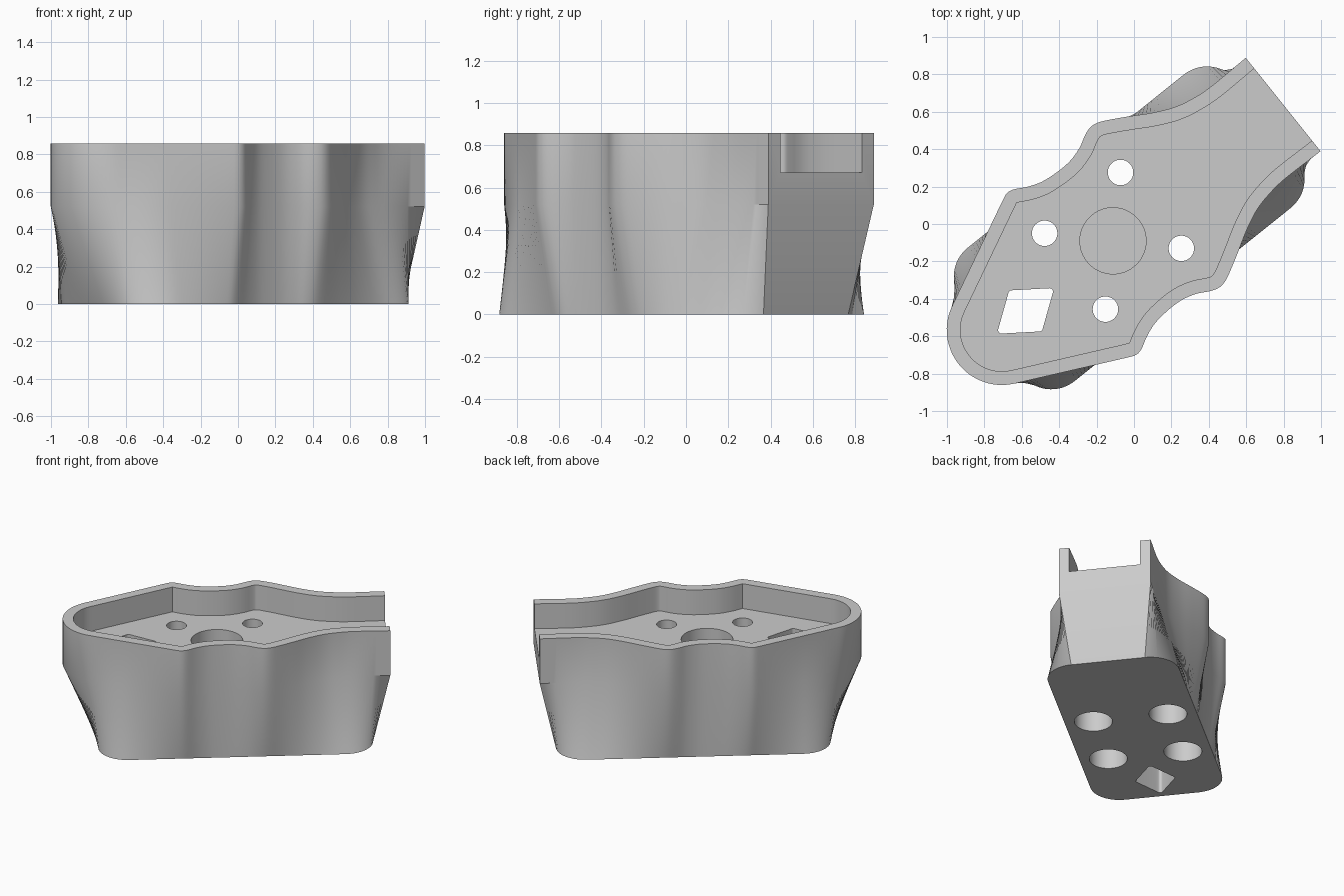
import bpy, bmesh, math
from mathutils import Vector, Matrix, geometry

if "Cube" in bpy.data.objects:
    bpy.data.objects.remove(bpy.data.objects["Cube"])

ANGLE = math.radians(38.7)      # long axis of the body in plan
TOP, SHOULDER, FLOOR, WALL = 0.857, 0.52, 0.67, 0.073
N = 110                         # samples along each half outline


def arc(cx, cy, r, a0, a1, n):
    return [Vector((cx + r * math.cos(math.radians(a0 + (a1 - a0) * i / n)),
                    cy + r * math.sin(math.radians(a0 + (a1 - a0) * i / n)))) for i in range(n + 1)]


def smooth(pts, n=8):
    """Catmull-Rom curve through the points."""
    p = [2 * pts[0] - pts[1]] + pts + [2 * pts[-1] - pts[-2]]
    out = []
    for a, b, c, d in zip(p, p[1:], p[2:], p[3:]):
        for i in range(n):
            t = i / n
            out.append(0.5 * (2 * b + (c - a) * t + (2 * a - 5 * b + 4 * c - d) * t * t
                              + (3 * b - a - 3 * c + d) * t ** 3))
    return out + [pts[-1]]


def resample(pts, n):
    """Evenly spaced points along a path."""
    lens = [0]
    for a, b in zip(pts, pts[1:]):
        lens.append(lens[-1] + (b - a).length)
    out, j = [], 0
    for i in range(n + 1):
        s = lens[-1] * i / n
        while j < len(pts) - 2 and lens[j + 1] < s:
            j += 1
        out.append(pts[j].lerp(pts[j + 1], (s - lens[j]) / max(lens[j + 1] - lens[j], 1e-9)))
    return out


def mirrored(half):
    """Closed outline from a half whose last point lies on the axis."""
    return half + [Vector((p.x, -p.y)) for p in reversed(half[:-1])]


def loft(name, sections):
    """Closed solid through (z, outline) sections with equal point counts."""
    bm = bmesh.new()
    rings = [[bm.verts.new((p.x, p.y, z)) for p in o] for z, o in sections]
    n = len(rings[0])
    for lo, hi in zip(rings, rings[1:]):
        for i in range(n):
            k = (i + 1) % n
            bm.faces.new((lo[i], lo[k], hi[k], hi[i]))
    bm.faces.new(rings[0][::-1])
    bm.faces.new(rings[-1])
    bmesh.ops.recalc_face_normals(bm, faces=bm.faces)
    bm.transform(Matrix.Rotation(ANGLE, 4, 'Z'))
    me = bpy.data.meshes.new(name)
    bm.to_mesh(me)
    bm.free()
    ob = bpy.data.objects.new(name, me)
    bpy.context.collection.objects.link(ob)
    return ob


# Waisted upper outline with a round nose
side = [Vector(p) for p in ((1.022, .32), (.78, .316), (.66, .328), (.56, .352), (.45, .402),
        (.335, .468), (.235, .523), (.185, .545), (.14, .55), (.09, .533), (.02, .497),
        (-.08, .474), (-.22, .48), (-.31, .507), (-.39, .548), (-.43, .553), (-.468, .538))]
upper_half = resample(smooth(side) + arc(-.905, 0, .295, 115.7, 180, 24), N)

# Rounded rectangle foot
lower_half = resample(arc(.707, .257, .2, 0, 90, 16) + arc(-.773, .257, .2, 90, 180, 16)
                      + [Vector((-.973, 0))], N)
upper, lower = mirrored(upper_half), mirrored(lower_half)
body = loft("body", [(0, lower), (SHOULDER, upper), (TOP, upper)])

# Pocket outline: inward offset of the upper outline, open at the flat end
inner = []
for i, p in enumerate(upper_half):
    a, b = upper_half[max(i - 1, 0)], upper_half[min(i + 1, N)]
    t = (b - a).normalized()
    if i == N:
        t = Vector((0, -1))
    q = p + WALL * Vector((-t.y, t.x))
    gap = min((q - geometry.intersect_point_line(q, c, d)[0].to_2d()).length
              if 0 <= geometry.intersect_point_line(q, c, d)[1] <= 1 else (q - c).length
              for c, d in zip(upper_half, upper_half[1:]))
    if gap > WALL - .002:
        inner.append(q)
inner[-1].y = 0
inner = [Vector((1.2, inner[0].y))] + inner
pocket = mirrored(inner)


def circle(x, y, r, n=48):
    return arc(x, y, r, 0, 360, n)[:-1]


def prism(name, outline, z0, z1):
    return loft(name, [(z0, outline), (z1, outline)])


# Cutters: pocket, hub recess, stepped bolt holes, rounded diamond slot
cutters = [prism("pocket_cutter", pocket, FLOOR, 1.0),
           prism("hub_cutter", circle(-.144, 0, .177, 64), .30, .75)]
for sx in (-1, 1):
    for sy in (-1, 1):
        x, y = -.144 + .26 * sx, .26 * sy
        cutters.append(prism("bolt_cutter", circle(x, y, .068), .3, .8))
        cutters.append(prism("bolt_head_cutter", circle(x, y, .13), -.1, .45))
diamond = []
for k, (dx, dy) in enumerate(((.165, 0), (0, .118), (-.165, 0), (0, -.118))):
    spread = 54 if k % 2 == 0 else 36
    diamond += arc(-.743 + dx, dy, .018, 90 * k - spread, 90 * k + spread, 5)
cutters.append(prism("diamond_cutter", diamond, -.1, .8))

for c in cutters:
    m = body.modifiers.new(c.name, 'BOOLEAN')
    m.operation, m.solver, m.object = 'DIFFERENCE', 'EXACT', c
bpy.context.view_layer.objects.active = body
body.select_set(True)
for m in list(body.modifiers):
    bpy.ops.object.modifier_apply(modifier=m.name)
for c in cutters:
    bpy.data.objects.remove(c)

# Finish
grey = bpy.data.materials.new("light_grey")
grey.diffuse_color = (.6, .6, .6, 1)
grey.use_nodes = True
grey.node_tree.nodes["Principled BSDF"].inputs["Base Color"].default_value = grey.diffuse_color
body.data.materials.clear()
body.data.materials.append(grey)
for p in body.data.polygons:
    p.material_index = 0
bpy.ops.object.shade_smooth_by_angle(angle=math.radians(28))
